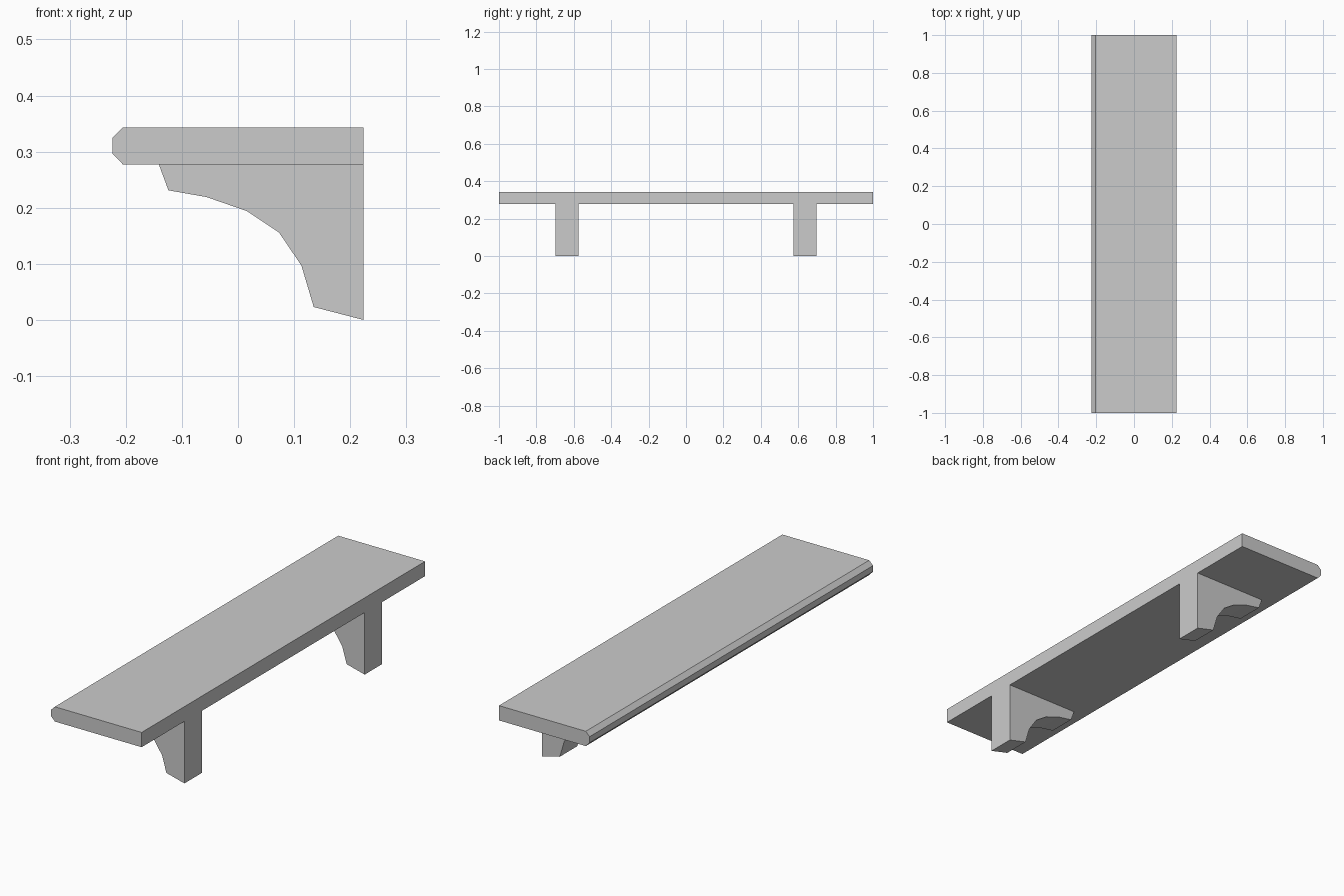
import bpy
import bmesh

cube = bpy.data.objects.get("Cube")
if cube:
    bpy.data.objects.remove(cube, do_unlink=True)

# Single plain grey
grey = bpy.data.materials.new("plain grey")
grey.use_nodes = True
colour = (0.6, 0.6, 0.6, 1)
grey.diffuse_color = colour
grey.node_tree.nodes["Principled BSDF"].inputs["Base Color"].default_value = colour


def extrude_profile(name, profile, y_start, y_end):
    """Sweep an x-z outline along y into a closed solid."""
    bm = bmesh.new()
    face = bm.faces.new([bm.verts.new((x, y_start, z)) for x, z in profile])
    swept = bmesh.ops.extrude_face_region(bm, geom=[face])
    verts = [v for v in swept["geom"] if isinstance(v, bmesh.types.BMVert)]
    bmesh.ops.translate(bm, verts=verts, vec=(0, y_end - y_start, 0))
    bmesh.ops.recalc_face_normals(bm, faces=bm.faces)
    mesh = bpy.data.meshes.new(name)
    bm.to_mesh(mesh)
    bm.free()
    mesh.materials.append(grey)
    obj = bpy.data.objects.new(name, mesh)
    bpy.context.collection.objects.link(obj)
    return obj


wall = 0.224
under, top = 0.277, 0.343

# Shelf board with a chamfered outer edge
board = [(wall, under), (wall, top), (-0.205, top),
         (-wall, 0.324), (-wall, 0.297), (-0.205, under)]
extrude_profile("shelf_board", board, -1, 1)

# Pair of curved brackets, flush with the wall side
bracket = [(wall, under), (-0.141, under), (-0.124, 0.231), (-0.056, 0.219),
           (0.016, 0.194), (0.073, 0.156), (0.113, 0.097), (0.135, 0.023),
           (wall, 0)]
for name, centre in (("front_bracket", -0.636), ("back_bracket", 0.636)):
    extrude_profile(name, bracket, centre - 0.062, centre + 0.062)
